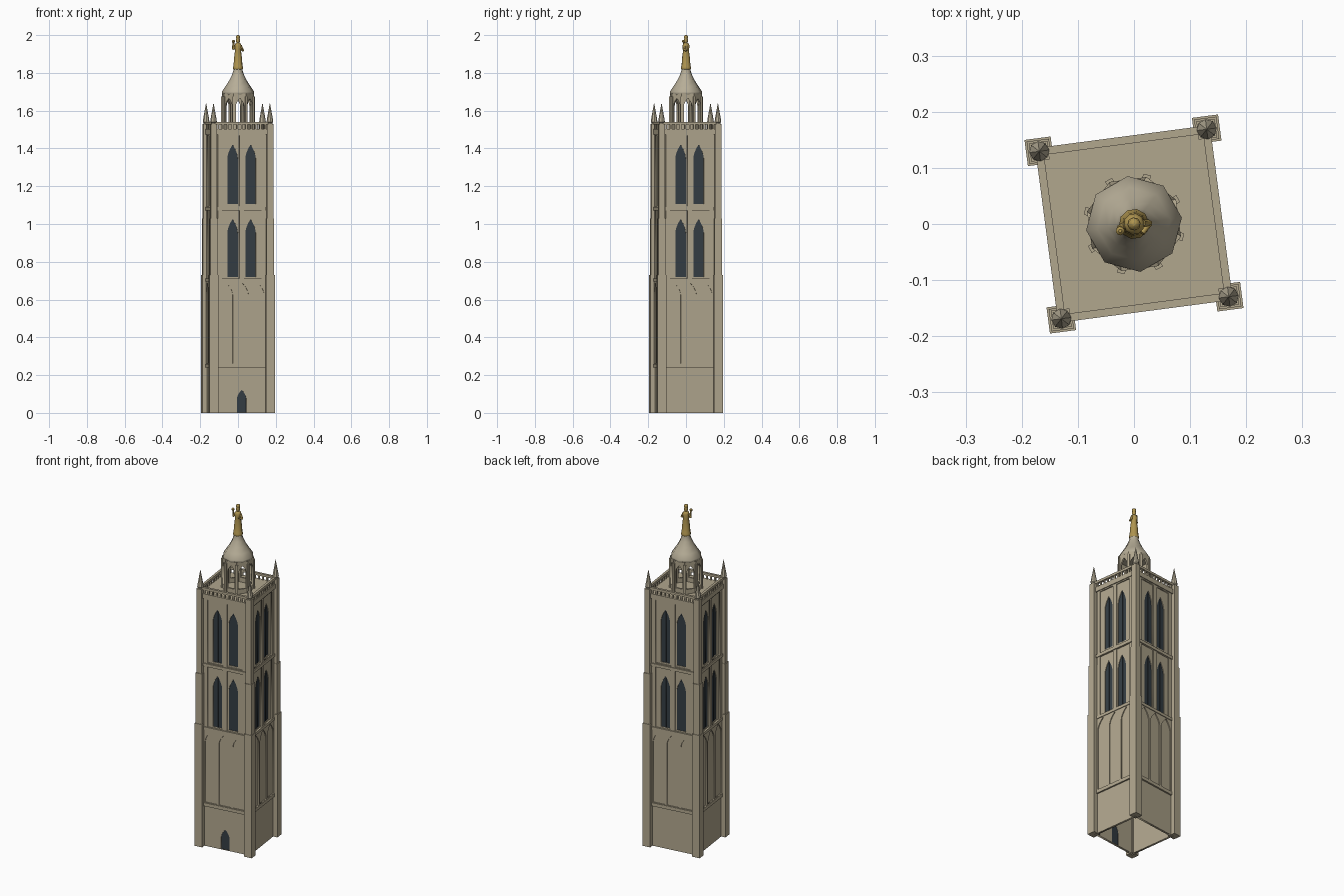
import bpy, bmesh, math
from mathutils import Matrix, Vector

if "Cube" in bpy.data.objects:
    bpy.data.objects.remove(bpy.data.objects["Cube"])

TURN = Matrix.Rotation(math.radians(7.5), 4, 'Z')   # whole tower is turned a little


def material(name, rgb):
    m = bpy.data.materials.new(name)
    m.diffuse_color = (*rgb, 1)
    m.use_nodes = True
    m.node_tree.nodes["Principled BSDF"].inputs["Base Color"].default_value = m.diffuse_color
    return m


STONE = material("sandstone", (0.44, 0.385, 0.27))
TRIM = material("pale_stone", (0.47, 0.42, 0.31))
DARK = material("dark_opening", (0.035, 0.047, 0.057))
GOLD = material("gilded_metal", (0.43, 0.30, 0.08))


def add(name, mesh, mat, matrix=Matrix()):
    mesh.materials.clear()
    mesh.materials.append(mat)
    ob = bpy.data.objects.new(name, mesh)
    bpy.context.collection.objects.link(ob)
    ob.matrix_world = TURN @ matrix
    return ob


def box(name, lo, hi, mat, matrix=Matrix()):
    bm = bmesh.new()
    bmesh.ops.create_cube(bm, size=1)
    lo, hi = Vector(lo), Vector(hi)
    for v in bm.verts:
        v.co = [(lo[i] + hi[i]) / 2 + v.co[i] * (hi[i] - lo[i]) for i in range(3)]
    me = bpy.data.meshes.new(name)
    bm.to_mesh(me)
    bm.free()
    return add(name, me, mat, matrix)


def lathe(name, profile, sides, mat, matrix=Matrix(), start=0.0, smooth=False):
    bm = bmesh.new()
    rings = []
    for r, z in profile:
        rings.append([bm.verts.new((max(r, 1e-4) * math.cos(start + math.tau * i / sides),
                                    max(r, 1e-4) * math.sin(start + math.tau * i / sides), z))
                      for i in range(sides)])
    for a, b in zip(rings, rings[1:]):
        for i in range(sides):
            j = (i + 1) % sides
            bm.faces.new((a[i], a[j], b[j], b[i]))
    bm.faces.new(rings[0][::-1])
    bm.faces.new(rings[-1])
    for f in bm.faces:
        f.smooth = smooth and len(f.verts) == 4
    me = bpy.data.meshes.new(name)
    bm.to_mesh(me)
    bm.free()
    return add(name, me, mat, matrix)


def rect(x0, x1, z0, z1):
    return [(x0, z0), (x1, z0), (x1, z1), (x0, z1)]


def arch(cx, hw, z0, spring, apex, n=6):
    # pointed arch outline
    right = [(cx + hw * (1 - (i / n) ** 1.8), spring + (apex - spring) * i / n) for i in range(n + 1)]
    left = [(2 * cx - x, z) for x, z in right[-2::-1]]
    return [(cx - hw, z0), (cx + hw, z0)] + right + left


def plate_mesh(name, outlines, thickness):
    # flat plate: first outline is the edge, the others are holes
    cu = bpy.data.curves.new(name, 'CURVE')
    cu.dimensions, cu.fill_mode, cu.extrude = '2D', 'BOTH', thickness / 2
    for pts in outlines:
        s = cu.splines.new('POLY')
        s.points.add(len(pts) - 1)
        for p, (x, z) in zip(s.points, pts):
            p.co = (x, z, 0, 1)
        s.use_cyclic_u = True
    ob = bpy.data.objects.new(name, cu)
    bpy.context.collection.objects.link(ob)
    dg = bpy.context.evaluated_depsgraph_get()
    me = bpy.data.meshes.new_from_object(ob.evaluated_get(dg))
    bpy.data.objects.remove(ob)
    return me


def spin(k, n=4):
    return Matrix.Rotation(math.tau * k / n, 4, 'Z')


def plates(name, outlines, inner, outer, mat, count=4, only=None):
    # stand the plate upright on each side of the tower
    me = plate_mesh(name, outlines, outer - inner)
    stand = Matrix.Translation((0, -(inner + outer) / 2, 0)) @ Matrix.Rotation(math.pi / 2, 4, 'X')
    for k in (only or range(count)):
        add(name, me, mat, spin(k, count) @ stand)


# lower walls, hollow underneath, with a door in the front
wall = rect(-0.148, 0.148, 0, 0.71)
plates("lower_wall", [wall], 0.136, 0.148, STONE, only=[1, 2, 3])
plates("door_wall", [wall, arch(0, 0.025, 0.002, 0.075, 0.122)], 0.136, 0.148, STONE, only=[0])
plates("door", [arch(0, 0.026, 0.001, 0.076, 0.123)], 0.137, 0.144, DARK, only=[0])

# blind arcade of three pointed panels
plates("blind_arcade", [rect(-0.128, 0.128, 0.25, 0.705)] +
       [arch(c, 0.036, 0.262, 0.625, 0.69) for c in (-0.084, 0, 0.084)], 0.147, 0.153, STONE)

# belfry: wall with four lancets, window panes, raised frame
stages = ((0.72, 0.95, 1.026), (1.105, 1.345, 1.42))
lancets = [(c, *s) for c in (-0.048, 0.048) for s in stages]
plates("belfry_wall", [rect(-0.146, 0.146, 0.70, 1.49)] +
       [arch(c, 0.028, a, b, t) for c, a, b, t in lancets], 0.136, 0.146, STONE)
for c, a, b, t in lancets:
    plates("window_pane", [arch(c, 0.029, a - 0.001, b, t + 0.001)], 0.137, 0.1425, DARK)
    plates("window_mullion", [rect(c - 0.0025, c + 0.0025, a, t - 0.012)], 0.142, 0.1455, DARK)
plates("belfry_frame", [rect(-0.128, 0.128, 0.70, 1.48)] +
       [rect(s * 0.0595 - 0.0465, s * 0.0595 + 0.0465, a, b)
        for s in (-1, 1) for a, b in ((0.712, 1.072), (1.095, 1.468))], 0.145, 0.152, STONE)

# string courses
for z0, z1 in ((0.24, 0.26), (0.695, 0.712), (1.072, 1.09)):
    for k in range(4):
        box("string_course", (-0.13, -0.157, z0), (0.13, -0.14, z1), STONE, spin(k))

# stepped corner buttresses with pinnacles
for k in range(4):
    at = spin(k) @ Matrix.Translation((0.1505, -0.1505, 0))
    for h, z0, z1 in ((0.0235, 0, 0.73), (0.020, 0.73, 1.03), (0.0165, 1.03, 1.53)):
        box("corner_buttress", (-h, -h, z0), (h, h, z1), STONE, at)
    lathe("pinnacle", [(0.013, 1.525), (0.013, 1.535), (0.018, 1.54), (0.016, 1.555), (0.0005, 1.64)],
          8, TRIM, at)

# cornice, roof deck and pierced parapet
box("cornice_deck", (-0.157, -0.157, 1.475), (0.157, 0.157, 1.503), STONE)
for k in range(4):
    box("parapet_rail", (-0.14, -0.157, 1.526), (0.14, -0.143, 1.54), STONE, spin(k))
    for i in range(11):
        x = -0.125 + 0.025 * i
        box("baluster", (x - 0.0045, -0.154, 1.50), (x + 0.0045, -0.146, 1.528), STONE, spin(k))

# eight-sided open lantern
plates("lantern_wall", [rect(-0.0335, 0.0335, 1.50, 1.69),
                        arch(0, 0.0215, 1.53, 1.625, 1.665)], 0.070, 0.080, STONE, count=8)
for k in range(8):
    box("lantern_pier", (0.078, -0.007, 1.50), (0.091, 0.007, 1.675), STONE,
        Matrix.Rotation(math.pi / 8, 4, 'Z') @ spin(k, 8))

# flared lantern roof
roof = lathe("lantern_roof", [(0.078, 1.682), (0.086, 1.69), (0.086, 1.70), (0.066, 1.73), (0.047, 1.76),
                              (0.033, 1.788), (0.025, 1.81), (0.025, 1.822)], 8, TRIM, smooth=True)

# gilded robed statue
lathe("statue_body", [(0.024, 1.818), (0.027, 1.822), (0.027, 1.83), (0.024, 1.838), (0.021, 1.88),
                      (0.016, 1.918), (0.019, 1.943), (0.015, 1.955), (0.007, 1.96)], 10, GOLD, smooth=True)
lathe("statue_head", [(0.006, 1.955), (0.011, 1.967), (0.011, 1.977), (0.009, 1.983), (0.012, 1.987),
                      (0.010, 1.996), (0.003, 2.0)], 8, GOLD, smooth=True)


def limb(name, a, b, r0, r1):
    a, b = Vector(a), Vector(b)
    d = b - a
    m = Matrix.Translation(a) @ d.to_track_quat('Z', 'Y').to_matrix().to_4x4()
    lathe(name, [(r0, 0), (r1, d.length)], 6, GOLD, m, smooth=True)


limb("raised_upper_arm", (-0.014, 0, 1.945), (-0.026, -0.004, 1.925), 0.007, 0.006)
limb("raised_forearm", (-0.026, -0.004, 1.923), (-0.026, -0.008, 1.965), 0.006, 0.005)
lathe("raised_hand", [(0.003, -0.008), (0.008, -0.003), (0.008, 0.003), (0.003, 0.008)], 8, GOLD,
      Matrix.Translation((-0.026, -0.009, 1.967)))
limb("lowered_upper_arm", (0.014, 0, 1.945), (0.027, -0.002, 1.918), 0.007, 0.006)
limb("lowered_forearm", (0.027, -0.002, 1.918), (0.012, -0.018, 1.928), 0.006, 0.005)
